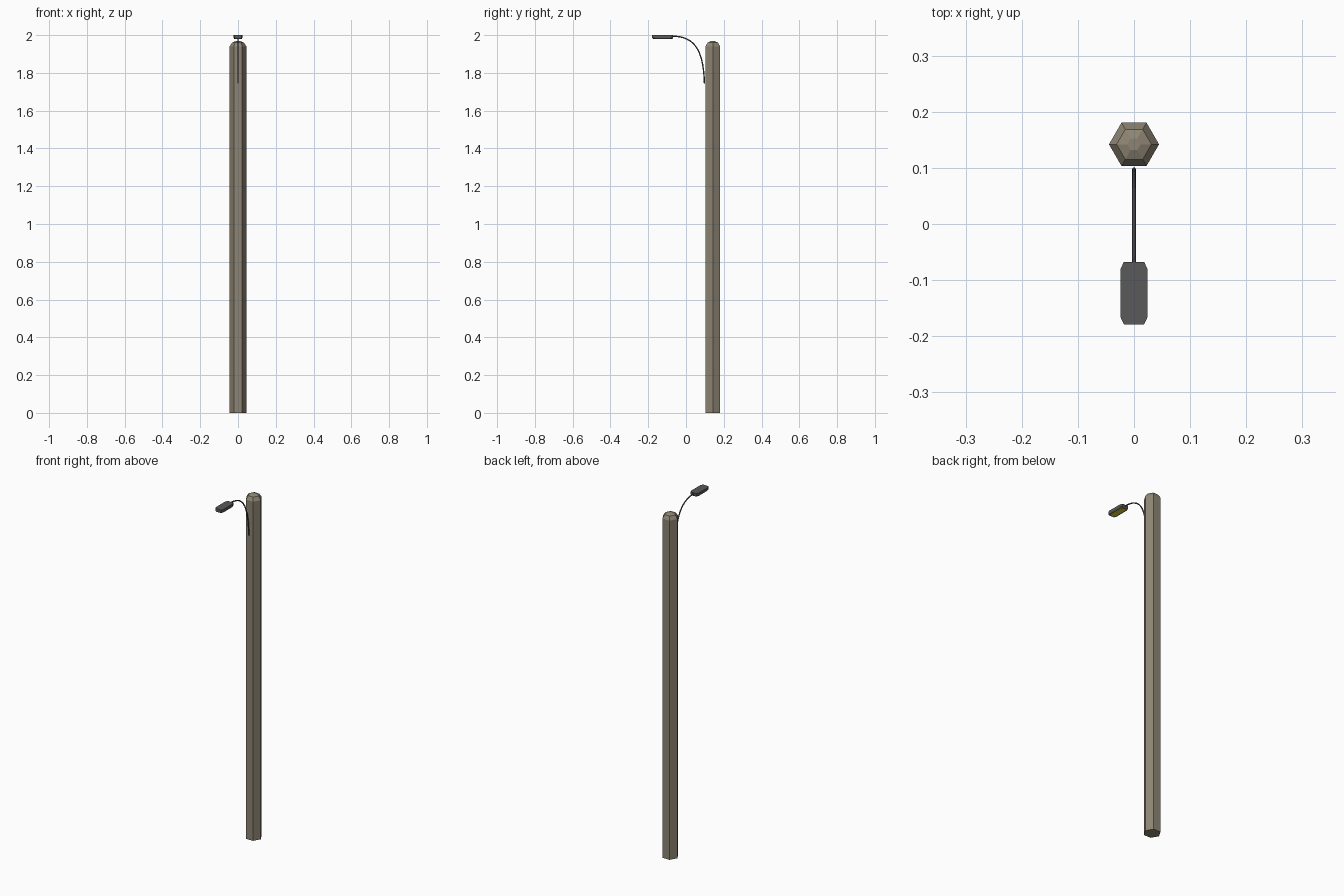
import bpy, bmesh, math
from mathutils import Vector

if "Cube" in bpy.data.objects:
    bpy.data.objects.remove(bpy.data.objects["Cube"])


def material(name, rgb):
    m = bpy.data.materials.new(name)
    m.diffuse_color = (*rgb, 1.0)
    m.use_nodes = True
    m.node_tree.nodes["Principled BSDF"].inputs["Base Color"].default_value = m.diffuse_color
    return m


STONE = material("weathered_post", (0.27, 0.235, 0.175))
METAL = material("dark_metal", (0.10, 0.10, 0.10))
GLOW = material("yellow_lens", (0.75, 0.62, 0.02))


def loft(rings):
    """Join equal-length rings of points into a closed bmesh."""
    bm = bmesh.new()
    vs = [[bm.verts.new(p) for p in ring] for ring in rings]
    n = len(vs[0])
    for a, b in zip(vs, vs[1:]):
        for i in range(n):
            j = (i + 1) % n
            bm.faces.new((a[i], a[j], b[j], b[i]))
    bm.faces.new(vs[0][::-1])
    bm.faces.new(vs[-1])
    bmesh.ops.recalc_face_normals(bm, faces=bm.faces[:])
    return bm


def finish(bm, name, *mats):
    me = bpy.data.meshes.new(name)
    bm.to_mesh(me)
    bm.free()
    for m in mats:
        me.materials.append(m)
    ob = bpy.data.objects.new(name, me)
    bpy.context.collection.objects.link(ob)
    return ob


# Hexagonal post with a low faceted dome
POST_Y = 0.142


def hexagon(r, z):
    return [(r * math.cos(i * math.pi / 3), POST_Y + r * math.sin(i * math.pi / 3), z)
            for i in range(6)]


profile = [(0.0446, 0.0), (0.0446, 1.941), (0.031, 1.961), (0.012, 1.968)]
finish(loft([hexagon(r, z) for r, z in profile]), "post", STONE)

# Thin arm: round tube swept along a Bezier from the post face to the lamp
P = [Vector(p) for p in ((0, 0.0975, 1.745), (0, 0.092, 1.935),
                         (0, 0.038, 1.995), (0, -0.08, 1.995))]
ARM_R, SIDES, STEPS = 0.0035, 8, 14
rings = []
for k in range(STEPS + 1):
    t = k / STEPS
    s = 1 - t
    c = s**3 * P[0] + 3*s*s*t * P[1] + 3*s*t*t * P[2] + t**3 * P[3]
    d = (s*s * (P[1]-P[0]) + 2*s*t * (P[2]-P[1]) + t*t * (P[3]-P[2])).normalized()
    side = Vector((1, 0, 0))
    up = d.cross(side)
    rings.append([c + ARM_R * (math.cos(a) * side + math.sin(a) * up)
                  for a in (2 * math.pi * i / SIDES for i in range(SIDES))])
finish(loft(rings), "arm", METAL)

# Lamp head: chamfered box, slightly narrower at the bottom
HEAD_Y = -0.1232


def octagon(grow, z):
    x, y, cx, cy = 0.0242 + grow, 0.0555 + grow, 0.006, 0.013
    pts = [(x, y - cy), (x - cx, y), (cx - x, y), (-x, y - cy),
           (-x, cy - y), (cx - x, -y), (x - cx, -y), (x, cy - y)]
    return [(px, HEAD_Y + py, z) for px, py in pts]


bm = loft([octagon(-0.004, 1.980), octagon(0, 1.986), octagon(0, 2.0)])
# Recessed glowing lens in the underside
bm.normal_update()
bottom = min(bm.faces, key=lambda f: f.calc_center_median().z)
bmesh.ops.inset_region(bm, faces=[bottom], thickness=0.004, depth=0)
bottom.material_index = 1
for v in bottom.verts:
    v.co.z += 0.002
finish(bm, "lamp_head", METAL, GLOW)
